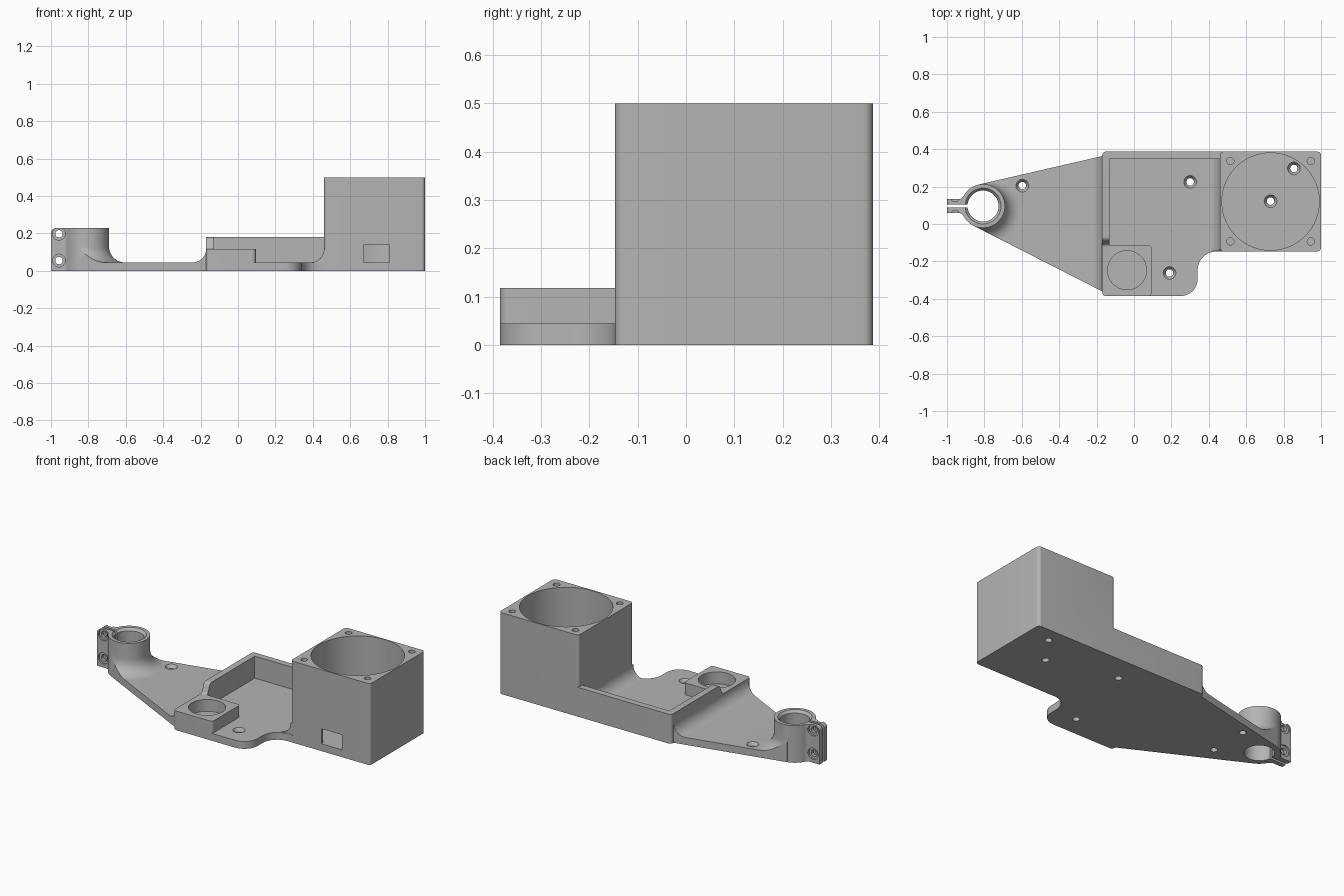
import bpy, bmesh
from math import pi, sin, cos, tan, radians
from mathutils import Vector

old = bpy.data.objects.get("Cube")
if old:
    bpy.data.objects.remove(old, do_unlink=True)

grey = bpy.data.materials.new("plain grey")
grey.use_nodes = True
grey.diffuse_color = (0.46, 0.46, 0.46, 1)
grey.node_tree.nodes["Principled BSDF"].inputs["Base Color"].default_value = grey.diffuse_color


def rounded(points, steps=8):
    """Outline whose corners (x, y, radius) are rounded."""
    out = []
    for i, (x, y, *r) in enumerate(points):
        p = Vector((x, y))
        if not r:
            out.append(p)
            continue
        a = (Vector(points[i - 1][:2]) - p).normalized()
        b = (Vector(points[(i + 1) % len(points)][:2]) - p).normalized()
        half = a.angle(b) / 2
        centre = p + (a + b).normalized() * r[0] / sin(half)
        start = p + a * r[0] / tan(half) - centre
        end = p + b * r[0] / tan(half) - centre
        turn = -start.angle_signed(end)
        for k in range(steps + 1):
            t = turn * k / steps
            out.append(centre + Vector((start.x * cos(t) - start.y * sin(t),
                                        start.x * sin(t) + start.y * cos(t))))
    return out


def finish(name, bm):
    bmesh.ops.recalc_face_normals(bm, faces=bm.faces)
    mesh = bpy.data.meshes.new(name)
    bm.to_mesh(mesh)
    bm.free()
    mesh.materials.append(grey)
    ob = bpy.data.objects.new(name, mesh)
    bpy.context.collection.objects.link(ob)
    return ob


def prism(name, points, low, high, axis="z"):
    """Extrude an outline along one axis."""
    place = {"z": lambda u, v, w: (u, v, w),
             "y": lambda u, v, w: (u, w, v),
             "x": lambda u, v, w: (w, u, v)}[axis]
    bm = bmesh.new()
    face = bm.faces.new([bm.verts.new(place(u, v, low)) for u, v in rounded(points)])
    new = bmesh.ops.extrude_face_region(bm, geom=[face])["geom"]
    shift = Vector(place(0, 0, high - low))
    bmesh.ops.translate(bm, vec=shift, verts=[g for g in new if isinstance(g, bmesh.types.BMVert)])
    return finish(name, bm)


def box(name, x0, x1, y0, y1, z0, z1, r=0):
    corners = [(x0, y0), (x1, y0), (x1, y1), (x0, y1)]
    return prism(name, [c + (r,) if r else c for c in corners], z0, z1)


def lathe(name, profile, x, y, sides=64):
    """Solid of revolution; profile lists (radius, z) from bottom to top."""
    bm = bmesh.new()
    rings = [[bm.verts.new((x + r * cos(2 * pi * k / sides), y + r * sin(2 * pi * k / sides), z))
              for k in range(sides)] for r, z in profile]
    for lo, hi in zip(rings, rings[1:]):
        for k in range(sides):
            n = (k + 1) % sides
            bm.faces.new((lo[k], lo[n], hi[n], hi[k]))
    bm.faces.new(rings[0])
    bm.faces.new(rings[-1])
    return finish(name, bm)


def combine(target, other, operation):
    """Apply a boolean and discard the tool object."""
    mod = target.modifiers.new("shape", "BOOLEAN")
    mod.object, mod.operation, mod.solver = other, operation, "EXACT"
    with bpy.context.temp_override(object=target, active_object=target):
        bpy.ops.object.modifier_apply(modifier=mod.name)
    bpy.data.objects.remove(other, do_unlink=True)


FLOOR = 0.045
FILLET = 0.073
TUBE = (-0.807, 0.096)
TUBE_R, TUBE_TOP = 0.117, 0.228

# tapered arm: floor with a fillet up to the tray, plus a flare around the clamp tube
arm = prism("arm", [(-0.95, 0), (-0.14, 0), (-0.14, FLOOR + FILLET), (-0.17, FLOOR + FILLET),
                    (-0.17, FLOOR, FILLET * 0.99), (-0.95, FLOOR)], -0.5, 0.5, "y")
flare_r = 0.085
curve = [(TUBE_R + flare_r * (1 - cos(t)), FLOOR + flare_r * (1 - sin(t)))
         for t in [radians(90 - 9 * k) for k in range(11)]]
flare = lathe("flare", [(TUBE_R + flare_r, 0.02)] + curve, *TUBE)
combine(arm, flare, "UNION")
wedge = prism("wedge", [(-0.835, 0.21), (-0.861, -0.008), (-0.17, -0.36), (-0.13, -0.36),
                        (-0.13, 0.363), (-0.17, 0.363)], -0.1, 0.4)
combine(arm, wedge, "INTERSECT")

# split clamp ears
ears = prism("clamp_ears", [(-1, 0.133), (-0.925, 0.133, 0.03), (-0.885, 0.18), (-0.8, 0.18),
                            (-0.8, 0.012), (-0.885, 0.012), (-0.925, 0.059, 0.03), (-1, 0.059)],
             0, TUBE_TOP)
combine(ears, prism("ear_shape", [(-1, -0.1), (-0.7, -0.1), (-0.7, TUBE_TOP),
                                  (-1, TUBE_TOP, 0.025)], -0.1, 0.4, "y"), "INTERSECT")

# main plate with the rounded notch beside the housing
body = prism("bracket", [(-0.17, -0.385, 0.02), (0.34, -0.385, 0.09), (0.34, -0.147, 0.1),
                         (0.55, -0.147), (0.55, 0.387), (-0.17, 0.387, 0.02)], 0, FLOOR)
parts = [
    arm,
    lathe("clamp_tube", [(TUBE_R, 0), (TUBE_R, TUBE_TOP)], *TUBE),
    ears,
    # round-bore housing and the fillet at its foot
    box("housing", 0.46, 1.0, -0.147, 0.387, 0, 0.5, 0.02),
    prism("housing_fillet", [(0.46 - FILLET, 0.02), (0.5, 0.02), (0.5, FLOOR + FILLET),
                             (0.46, FLOOR + FILLET), (0.46, FLOOR, FILLET * 0.99),
                             (0.46 - FILLET, FLOOR)], -0.145, 0.37, "y"),
    # tray walls, the side one stepping down to the pad
    prism("back_wall", [(-0.17, 0.387, 0.02), (-0.17, 0.348), (0.5, 0.348), (0.5, 0.387)], 0, 0.18),
    prism("side_wall", [(-0.3, 0), (0.36, 0), (0.36, 0.18), (-0.085, 0.18, 0.025),
                        (-0.11, 0.118, 0.02), (-0.3, 0.118)], -0.17, -0.13, "x"),
    box("pad", -0.17, 0.095, -0.385, -0.113, 0, 0.118, 0.02),
]
for part in parts:
    combine(body, part, "UNION")

# bores, slit and window
cutters = [
    lathe("tube_bore", [(0.083, -0.1), (0.083, 0.212), (0.096, TUBE_TOP), (0.096, 0.3)], *TUBE),
    lathe("housing_bore", [(0.26, FLOOR), (0.26, 0.6)], 0.73, 0.12, 96),
    lathe("pad_bore", [(0.104, FLOOR), (0.104, 0.2)], -0.037, -0.247),
    box("clamp_slit", -1.1, -0.83, 0.087, 0.103, -0.1, 0.4),
    box("window", 0.67, 0.81, -0.3, 0.0, FLOOR, 0.137),
]
# countersunk mounting holes
for x, y in [(-0.597, 0.205), (-0.597, -0.037), (0.3, 0.225), (0.19, -0.262), (0.73, 0.122), (0.855, 0.297)]:
    cutters.append(lathe("mount_hole", [(0.02, -0.1), (0.02, 0.025), (0.034, FLOOR), (0.034, 0.06)], x, y, 24))
# screw holes in the housing corners
for x in (0.515, 0.945):
    for y in (-0.093, 0.337):
        cutters.append(lathe("corner_hole", [(0.019, 0.35), (0.019, 0.6)], x, y, 24))
# clamp screw holes with shallow recesses on both ears
for z in (0.055, 0.198):
    for r, y0, y1 in ((0.02, -0.1, 0.3), (0.034, 0.03, 0.069), (0.034, 0.123, 0.16)):
        ring = [(-0.957 + r * cos(k * pi / 12), z + r * sin(k * pi / 12)) for k in range(24)]
        cutters.append(prism("clamp_hole", ring, y0, y1, "y"))
for cutter in cutters:
    combine(body, cutter, "DIFFERENCE")

bpy.ops.object.select_all(action="DESELECT")
body.select_set(True)
bpy.context.view_layer.objects.active = body
bpy.ops.object.shade_smooth_by_angle(angle=radians(30))
